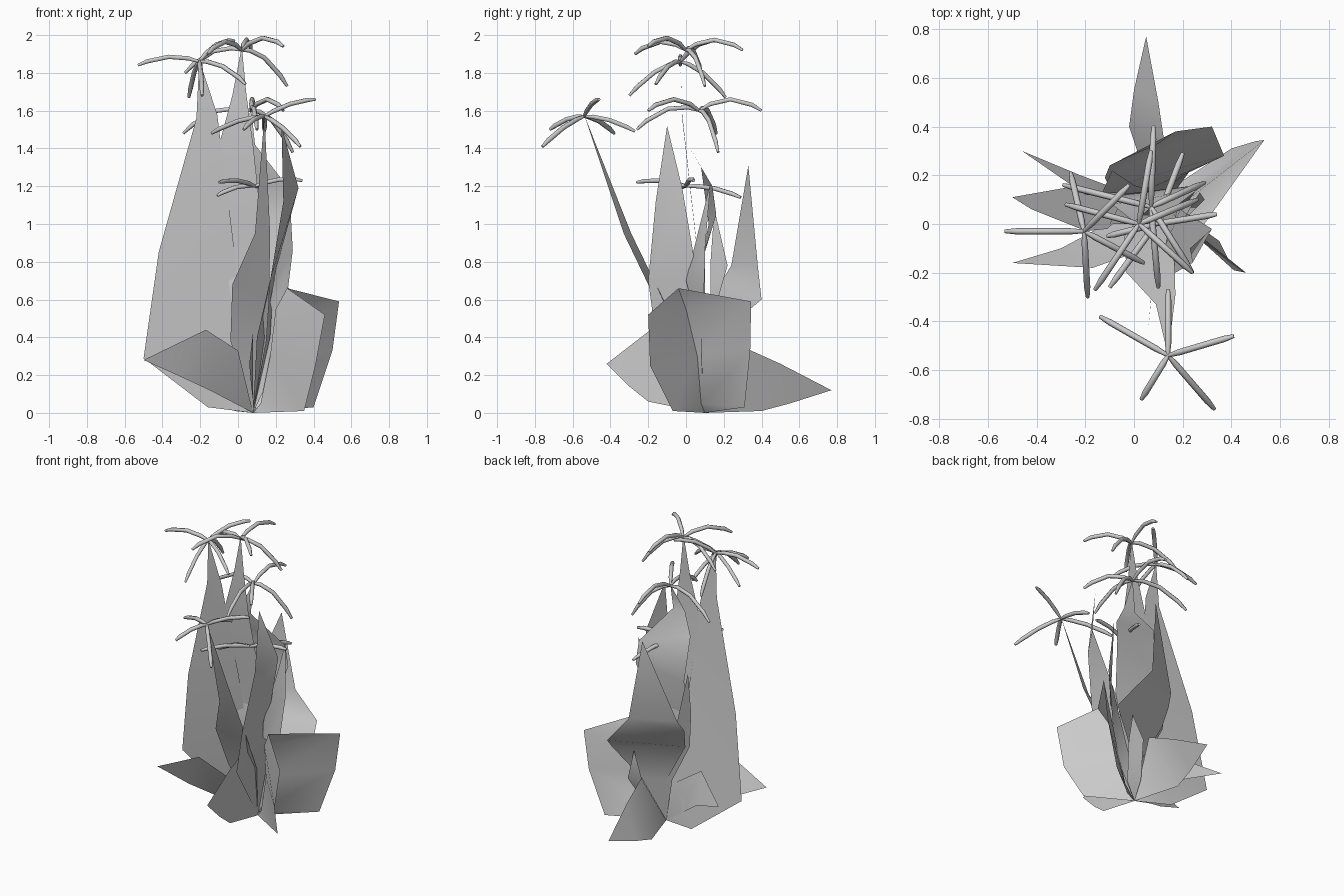
import bpy
from mathutils import Vector

BASE = (0.08, 0.10, 0.0)


def leaf(name, left, right, tip):
    """Thin sheet: strip between two edges, from the root to a pointed tip."""
    n = len(left)
    verts = [BASE] + left + right + [tip]
    faces = [(0, n + 1, 1)]
    for i in range(1, n):
        faces.append((i, n + i, n + i + 1, i + 1))
    faces.append((n, 2 * n, 2 * n + 1))
    me = bpy.data.meshes.new(name)
    me.from_pydata(verts, [], faces)
    me.shade_smooth()
    ob = bpy.data.objects.new(name, me)
    bpy.context.collection.objects.link(ob)
    return ob


def umbel(name, centre, ends, rise=0.045):
    """Burst of arching thin rays around a stem tip."""
    cu = bpy.data.curves.new(name, 'CURVE')
    cu.dimensions = '3D'
    cu.bevel_depth = 0.013
    cu.bevel_resolution = 1
    cu.use_fill_caps = True
    c = Vector(centre)
    for e in ends:
        e = Vector(e)
        sp = cu.splines.new('POLY')
        sp.points.add(4)
        for p, t in zip(sp.points, (0, 0.18, 0.5, 0.85, 1)):
            q = c.lerp(e, t)
            q.z += rise * 4 * t * (1 - t)
            p.co = (*q, 1)
            p.radius = 0.6 if t in (0, 1) else 1
    ob = bpy.data.objects.new(name, cu)
    bpy.context.collection.objects.link(ob)


# Tall leaves carrying the umbels
leaf("tall_leaf_left",
     [(-.16, .17, .03), (-.50, .11, .29), (-.42, .06, .85), (-.22, -.02, 1.56)],
     [(.07, .10, .05), (.04, .10, .35), (-.03, .05, .95), (-.11, -.02, 1.58)],
     (-.205, -.03, 1.87))
leaf("tall_leaf_middle",
     [(.0, .09, .4), (-.07, .06, .95), (-.10, .0, 1.42), (-.03, .0, 1.68)],
     [(.12, .09, .4), (.13, .06, .95), (.08, .0, 1.42), (.045, .0, 1.68)],
     (.02, 0, 1.94))
leaf("tall_leaf_back",
     [(.0, .08, .4), (-.06, .07, .75), (-.07, .12, 1.0), (-.09, .08, 1.3), (.0, .01, 1.42)],
     [(.14, .08, .4), (.20, .06, .75), (.27, .16, 1.05), (.26, .14, 1.2), (.09, .01, 1.42)],
     (.07, .07, 1.61))
leaf("tall_leaf_front",
     [(-.04, -.05, .38), (-.03, -.20, .68), (.09, -.33, .95)],
     [(.15, -.01, .38), (.165, -.12, .6), (.17, -.29, .95)],
     (.14, -.54, 1.58))
leaf("tall_leaf_right",
     [(.10, -.16, .4), (.17, -.20, .7), (.24, -.16, 1.12)],
     [(.17, .08, .4), (.19, .06, .72), (.32, -.02, 1.19)],
     (.23, -.10, 1.52))
# Curled leaf behind, folded over and ending in two spikes
leaf("curled_leaf_back",
     [(.05, .14, .3), (-.10, .15, .57), (-.12, .19, .70), (-.10, .24, .78)],
     [(.20, .20, .3), (.37, .28, .50), (.32, .40, .60), (.17, .38, .78)],
     (.10, .33, 1.31))
leaf("spike_leaf_back",
     [(.02, .12, .3), (-.12, .13, .57), (-.13, .13, .80)],
     [(.06, .14, .3), (.0, .16, .57), (-.09, .22, .78)],
     (-.12, .15, 1.08))
leaf("inner_leaf",
     [(.12, .10, .3), (.19, .0, .7)],
     [(.22, .08, .3), (.29, .10, .86)],
     (.27, .13, 1.22))

# Short broad leaves spreading around the foot
leaf("broad_leaf_right_front",
     [(.35, -.07, .01), (.41, -.19, .25), (.46, -.20, .52)],
     [(.12, .08, .05), (.17, .06, .30), (.20, .0, .55)],
     (.26, -.04, .66))
leaf("broad_leaf_right_back",
     [(.12, .08, .05), (.17, .06, .30), (.20, .0, .55)],
     [(.40, .31, .03), (.50, .34, .33), (.535, .345, .59)],
     (.26, -.04, .66))
leaf("low_leaf_back",
     [(-.02, .40, .01), (.0, .55, .05)],
     [(.13, .30, .35), (.10, .50, .26)],
     (.05, .77, .12))
leaf("low_leaf_front",
     [(.08, -.20, .06), (.07, -.30, .14)],
     [(.08, -.04, .50), (.08, -.20, .43)],
     (.06, -.42, .26))
leaf("low_leaf_left",
     [(-.15, -.02, .12), (-.30, -.10, .19)],
     [(.0, -.12, .33), (-.17, -.18, .44)],
     (-.50, -.16, .28))
leaf("low_leaf_left_back",
     [(-.06, .14, .10), (-.22, .20, .22)],
     [(-.02, .12, .30), (-.20, .12, .42)],
     (-.46, .30, .31))
leaf("small_leaf_back",
     [(.18, .15, .08), (.26, .26, .30)],
     [(.11, .20, .10), (.15, .27, .34)],
     (.22, .25, .50))

# Ray clusters at the stem tips
umbel("umbel_left", (-.205, -.03, 1.86),
      [(-.53, -.03, 1.84), (-.19, -.30, 1.68), (-.02, .16, 1.97),
       (-.26, .21, 1.67), (.04, -.16, 1.74)], 0.035)
umbel("umbel_top", (.02, 0, 1.92),
      [(.24, -.20, 1.94), (.26, .10, 1.73), (-.16, -.27, 1.90),
       (.07, .30, 1.92), (-.28, .08, 1.80)], 0.055)
umbel("umbel_front", (.14, -.54, 1.57),
      [(-.14, -.38, 1.48), (.41, -.46, 1.66), (.03, -.72, 1.50),
       (.33, -.76, 1.41), (.14, -.27, 1.49)], 0.02)
umbel("umbel_back", (.07, .07, 1.60),
      [(-.29, .16, 1.48), (.29, .17, 1.38), (.08, .40, 1.60),
       (.10, -.26, 1.50), (.24, -.20, 1.60)], 0.06)
umbel("umbel_low", (.09, .0, 1.20),
      [(-.11, -.05, 1.15), (.34, .04, 1.23), (-.10, -.26, 1.22),
       (.20, .29, 1.14)], 0.02)
